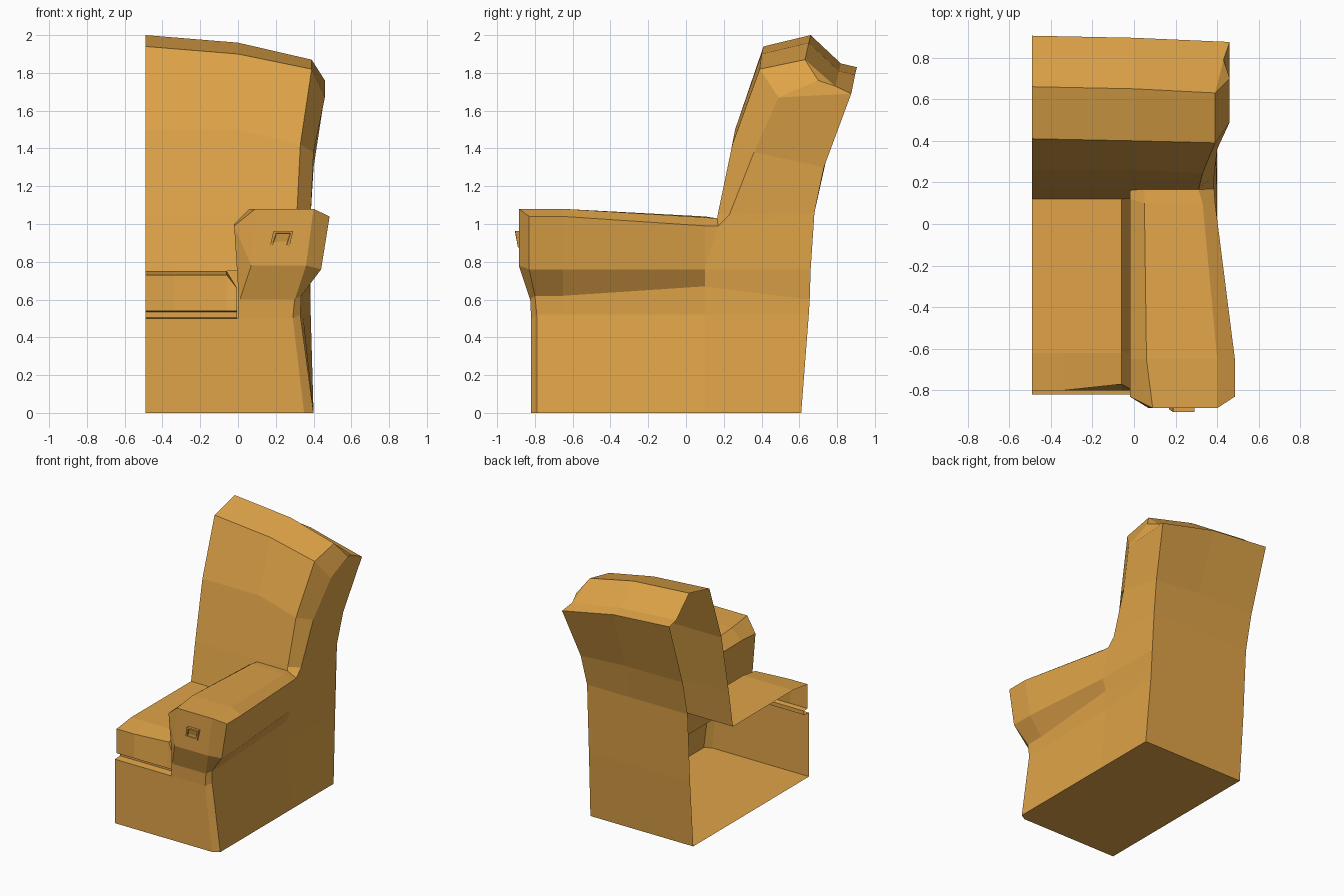
import bpy, bmesh

ochre = bpy.data.materials.new("ochre upholstery")
ochre.diffuse_color = (0.74, 0.37, 0.065, 1)


def build(name, grids):
    """Bridge each list of neighbouring point columns with faces, weld them together."""
    bm = bmesh.new()
    for cols in grids:
        for a, b in zip(cols, cols[1:]):
            for i in range(len(a) - 1):
                pts = []
                for p in (a[i], a[i + 1], b[i + 1], b[i]):
                    if p not in pts:
                        pts.append(p)
                if len(pts) > 2:
                    bm.faces.new([bm.verts.new(p) for p in pts])
    bmesh.ops.remove_doubles(bm, verts=bm.verts, dist=0.0005)
    bmesh.ops.recalc_face_normals(bm, faces=bm.faces)
    me = bpy.data.meshes.new(name)
    bm.to_mesh(me)
    bm.free()
    me.materials.append(ochre)
    ob = bpy.data.objects.new(name, me)
    bpy.context.collection.objects.link(ob)
    return ob


CUT = -0.49   # open side of the half chair

# Backrest: profile at the open side, lowered copy at x=0, rounded outer edge
prof = [(0.12, 0.75), (0.17, 1.04), (0.26, 1.5), (0.41, 1.94), (0.66, 2.0),
        (0.82, 1.85), (0.905, 1.83), (0.74, 1.33), (0.68, 1.06), (0.65, 0.52), (0.61, 0)]
centre = [(CUT, y, z) for y, z in prof]
middle = [(0.0, y - (0.01 if z > 1.5 else 0), z - (0.04 if z > 1.5 else 0)) for y, z in prof]
edge = [(0.31, 0.165, 1.03), (0.312, 0.17, 1.06), (0.33, 0.245, 1.42), (0.39, 0.39, 1.82),
        (0.39, 0.63, 1.87), (0.43, 0.79, 1.73), (0.46, 0.875, 1.69), (0.40, 0.73, 1.3),
        (0.38, 0.68, 1.06), (0.385, 0.65, 0.52), (0.40, 0.61, 0)]
wing = [(0.385, 0.17, 0.99), (0.385, 0.23, 1.05), (0.40, 0.36, 1.38),
        (0.46, 0.49, 1.67), (0.46, 0.70, 1.76)]
rear = [edge[8], edge[8], edge[7], edge[6], edge[5]]
build("backrest", [[centre, middle, edge], [edge[:5], wing, rear],
                   [[edge[4], edge[4]], [wing[4], edge[5]]]])

# Armrest and side wall: sections from front to back
front = [(0.40, -0.79, 0), (0.33, -0.79, 0.52), (0.335, -0.80, 0.62), (0.44, -0.83, 0.76),
         (0.485, -0.83, 1.04), (0.40, -0.885, 1.08), (0.09, -0.885, 1.08),
         (-0.02, -0.83, 0.99), (0.0, -0.82, 0.67), (0.0, -0.82, 0.5)]
second = [(0.40, -0.65, 0), (0.33, -0.65, 0.52), (0.335, -0.65, 0.62), (0.44, -0.65, 0.76),
          (0.485, -0.65, 1.04), (0.40, -0.65, 1.08), (0.06, -0.65, 1.08),
          (-0.02, -0.65, 1.0), (0.0, -0.65, 0.67), (0.0, -0.65, 0.5)]
inner = [(0.40, 0.10, 0), (0.345, 0.10, 0.52), (0.35, 0.10, 0.67), (0.38, 0.10, 0.76),
         (0.39, 0.10, 0.99), (0.33, 0.10, 1.035), (0.05, 0.10, 1.04),
         (-0.02, 0.12, 0.99), (0.0, 0.12, 0.67), (0.0, 0.12, 0.5)]
junction = inner[:4] + [wing[0], edge[0], (0.05, 0.165, 1.03), (-0.02, 0.165, 0.99)]
back = [edge[10], edge[9], (0.382, 0.655, 0.60), (0.38, 0.66, 0.76), edge[8]]
# front face of the arm
right = [(0.35, -0.82, 0), (0.29, -0.82, 0.5), (0.30, -0.825, 0.6),
         (0.36, -0.885, 0.78), front[5]]
left = [(0.0, -0.82, 0.5), (0.01, -0.825, 0.6), (0.07, -0.885, 0.78), front[6]]
build("armrest", [[front, second, inner], [inner[:8], junction], [junction[:5], back],
                  [right, front[:5]], [right[1:], left],
                  [[front[4], front[4]], [right[3], right[4]]],
                  [left, [front[9], front[8], front[7], front[6]]]])

# Base: front panel and floor
build("base", [[[(CUT, -0.82, 0), (CUT, -0.82, 0.5)], [(0, -0.82, 0), (0, -0.82, 0.5)],
                right[:2]],
               [[(CUT, -0.82, 0), (CUT, 0.61, 0)], [right[0], (0.35, 0.61, 0)],
                [front[0], edge[10]]]])

# Seat cushion with the shadow gap beneath it
seat = [(-0.82, 0.5), (-0.76, 0.505), (-0.76, 0.535), (-0.80, 0.54), (-0.80, 0.73),
        (-0.62, 0.752), (0.12, 0.75)]
cols = [[(CUT, y, z) for y, z in seat],
        [(-0.34, y, z) for y, z in seat],
        [(-0.06, y + (0.03 if 3 < i < 5 else 0), z) for i, (y, z) in enumerate(seat)],
        [(-0.005, y, min(z, 0.66)) for y, z in seat]]
build("seat_cushion", [cols])


# Square stud on the arm front, with a recessed middle
def square(h, y):
    return [(0.23 + h * sx + 0.01 * sz, y - 0.007 * sz, 0.92 + h * 0.85 * sz)
            for sx, sz in ((-1, -1), (1, -1), (1, 1), (-1, 1), (-1, -1))]


hole = square(0.036, -0.888)
build("arm_stud", [[square(0.052, -0.878), square(0.052, -0.897), square(0.038, -0.897), hole],
                   [hole[:2], [hole[3], hole[2]]]])
